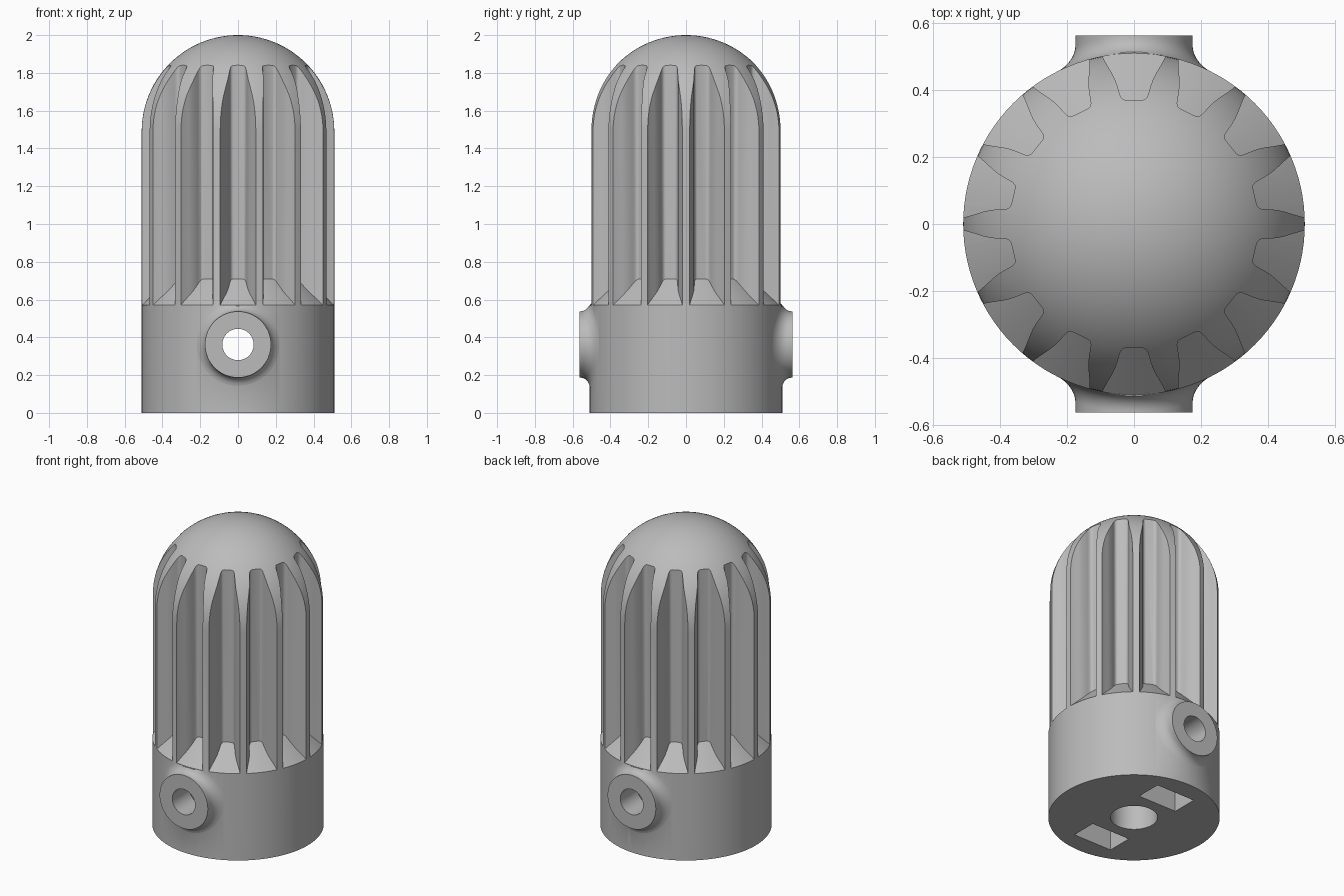
import bpy, bmesh, math
from mathutils import Matrix, Vector

if "Cube" in bpy.data.objects:
    bpy.data.objects.remove(bpy.data.objects["Cube"], do_unlink=True)

R = 0.51            # body radius
SHOULDER = 0.57     # height of the plain base
DOME = 2 - R        # start of the dome
FLUTES = 14
LUG_Z, LUG_R, LUG_Y = 0.362, 0.175, 0.563


def finish(name, bm):
    bmesh.ops.recalc_face_normals(bm, faces=bm.faces)
    mesh = bpy.data.meshes.new(name)
    bm.to_mesh(mesh)
    bm.free()
    obj = bpy.data.objects.new(name, mesh)
    bpy.context.collection.objects.link(obj)
    return obj


def loft(bm, rings):
    """Skin closed rings of points and cap both ends."""
    loops = [[bm.verts.new(p) for p in ring] for ring in rings]
    n = len(loops[0])
    for a, b in zip(loops, loops[1:]):
        for i in range(n):
            j = (i + 1) % n
            bm.faces.new((a[i], a[j], b[j], b[i]))
    bm.faces.new(loops[0])
    bm.faces.new(loops[-1])


def circle(r, z, n):
    return [(r * math.cos(2 * math.pi * i / n), r * math.sin(2 * math.pi * i / n), z)
            for i in range(n)]


def turned(name, profile, n=112):
    bm = bmesh.new()
    loft(bm, [circle(r, z, n) for r, z in profile])
    return finish(name, bm)


def combine(target, tool, operation):
    """Apply a boolean and remove the tool."""
    mod = target.modifiers.new(operation.lower(), "BOOLEAN")
    mod.object, mod.operation, mod.solver = tool, operation, "EXACT"
    bpy.context.view_layer.objects.active = target
    bpy.ops.object.modifier_apply(modifier=mod.name)
    bpy.data.objects.remove(tool, do_unlink=True)


# Body: plain cylinder with a round dome
steps = 28
arc = [math.pi / 2 * i / steps for i in range(steps)] + [math.pi / 2 - 0.012]
body = turned("fluted_knob", [(R, 0)] + [(R * math.cos(a), DOME + R * math.sin(a)) for a in arc])

# Flutes: bell-shaped channels, stopped by a sloping floor
half = [(0.026, 0.37), (0.034, 0.373), (0.040, 0.380), (0.044, 0.392), (0.049, 0.41),
        (0.056, 0.43), (0.066, 0.45), (0.078, 0.47), (0.089, 0.49), (0.0965, 0.506),
        (0.1, 0.52), (0.1, 0.545)]
outline = half + [(-x, y) for x, y in reversed(half)]
bm = bmesh.new()
for k in range(FLUTES):
    turn = Matrix.Rotation(2 * math.pi * k / FLUTES, 3, "Z")
    loft(bm, [[turn @ Vector((x, y, z)) for x, y in outline] for z in (0.5, 2.1)])
flutes = finish("flute_cutter", bm)
slope = turned("flute_floor", [(0.65, 0.4), (0.65, SHOULDER + R - 0.65), (0.3, SHOULDER + R - 0.3)])
combine(flutes, slope, "DIFFERENCE")
combine(body, flutes, "DIFFERENCE")


# Side lugs: short bosses blended into the round wall
def lug(side):
    n, fillet = 64, LUG_Y - R
    bm = bmesh.new()
    rings = []

    def ring(radius, depth):
        pts = []
        for i in range(n):
            a = 2 * math.pi * i / n
            x = radius * math.cos(a)
            z = min(LUG_Z + radius * math.sin(a), SHOULDER - 0.003)
            pts.append((x * side, depth(x) * side, z))
        rings.append(pts)

    ring(LUG_R, lambda x: LUG_Y)
    for i in range(9):
        t = math.pi / 2 * (1 - i / 8)
        rise = fillet * (1 - math.cos(t)) - (0.003 if i == 8 else 0.0005)
        ring(LUG_R + fillet * (1 - math.sin(t)),
             lambda x: min(math.sqrt(R * R - x * x) + rise, LUG_Y - 0.0002))
    ring(LUG_R, lambda x: 0.41)
    loft(bm, rings)
    return finish("side_lug", bm)


for side in (-1, 1):
    combine(body, lug(side), "UNION")

# Cross hole through both lugs
hole = turned("cross_hole", [(0.083, -0.7), (0.083, 0.7)], 48)
hole.data.transform(Matrix.Translation((0, 0, LUG_Z)) @ Matrix.Rotation(math.pi / 2, 4, "X"))
combine(body, hole, "DIFFERENCE")

# Shaft hole in the underside
combine(body, turned("shaft_hole", [(0.14, -0.1), (0.14, 0.9)], 64), "DIFFERENCE")

# Rectangular pockets in the underside
for side in (-1, 1):
    bm = bmesh.new()
    bmesh.ops.create_cube(bm, size=1, matrix=Matrix.Translation((0, side * 0.3, 0.2))
                          @ Matrix.Diagonal((0.28, 0.17, 0.6, 1)))
    combine(body, finish("pocket", bm), "DIFFERENCE")

# Material and shading
grey = bpy.data.materials.new("plain_grey")
grey.use_nodes = True
colour = (0.5, 0.5, 0.5, 1)
grey.diffuse_color = colour
grey.node_tree.nodes["Principled BSDF"].inputs["Base Color"].default_value = colour
body.data.materials.clear()
body.data.materials.append(grey)
for p in body.data.polygons:
    p.material_index = 0
bpy.ops.object.select_all(action="DESELECT")
body.select_set(True)
bpy.context.view_layer.objects.active = body
bpy.ops.object.shade_smooth_by_angle(angle=math.radians(30))
